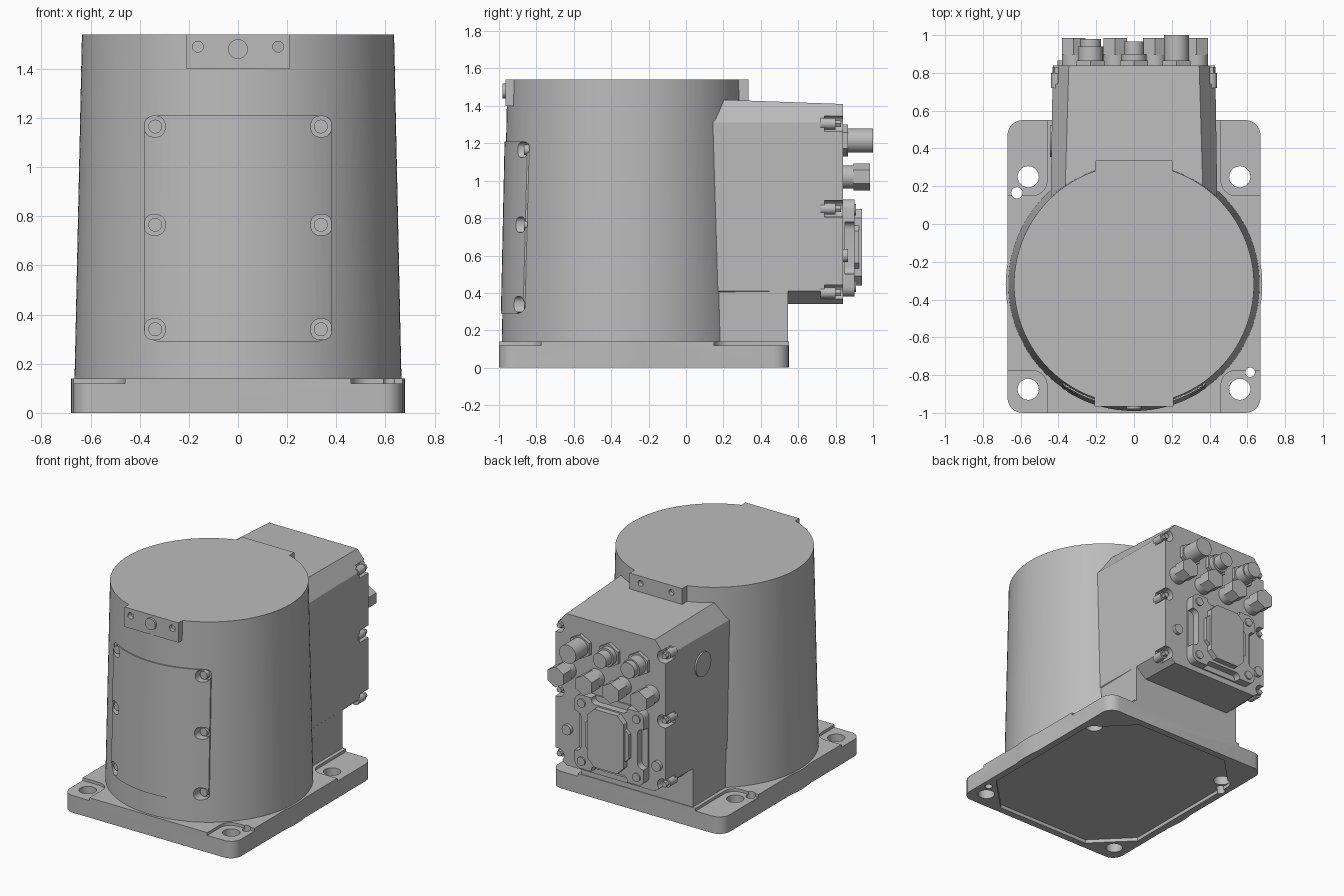
import bpy, bmesh
from math import sin, cos, pi, radians

if "Cube" in bpy.data.objects:
    bpy.data.objects.remove(bpy.data.objects["Cube"])

grey = bpy.data.materials.new("machine_grey")
grey.use_nodes = True
grey.diffuse_color = (0.5, 0.5, 0.5, 1)
grey.node_tree.nodes["Principled BSDF"].inputs["Base Color"].default_value = (0.5, 0.5, 0.5, 1)


def loft(name, rings):
    """Closed solid through rings of equal point count."""
    bm = bmesh.new()
    vs = [[bm.verts.new(p) for p in ring] for ring in rings]
    n = len(vs[0])
    for a, b in zip(vs, vs[1:]):
        for i in range(n):
            bm.faces.new((a[i], a[(i + 1) % n], b[(i + 1) % n], b[i]))
    bm.faces.new(vs[0])
    bm.faces.new(vs[-1])
    bmesh.ops.recalc_face_normals(bm, faces=bm.faces)
    mesh = bpy.data.meshes.new(name)
    bm.to_mesh(mesh)
    bm.free()
    mesh.materials.append(grey)
    ob = bpy.data.objects.new(name, mesh)
    bpy.context.collection.objects.link(ob)
    return ob


def place(axis, u, v, h):
    return {"x": (h, u, v), "y": (u, h, v), "z": (u, v, h)}[axis]


def prism(name, pts, a, b, axis="y"):
    return loft(name, [[place(axis, u, v, h) for u, v in pts] for h in (a, b)])


def circle(u, v, r, n=24, turn=0.0):
    return [(u + r * cos(2 * pi * i / n + turn), v + r * sin(2 * pi * i / n + turn)) for i in range(n)]


def rounded(u0, u1, v0, v1, r, n=6):
    pts = []
    corners = ((u1 - r, v1 - r), (u0 + r, v1 - r), (u0 + r, v0 + r), (u1 - r, v0 + r))
    for k, (cu, cv) in enumerate(corners):
        for i in range(n + 1):
            t = pi / 2 * (k + i / n)
            pts.append((cu + r * cos(t), cv + r * sin(t)))
    return pts


def chamfered(u0, u1, v0, v1, c):
    return rounded(u0, u1, v0, v1, c, 1)


def boolean(ob, tools, op="DIFFERENCE"):
    """Apply tools to ob one after another, then drop them."""
    for tool in tools:
        mod = ob.modifiers.new("bool", "BOOLEAN")
        mod.operation, mod.object, mod.solver = op, tool, "EXACT"
        deps = bpy.context.evaluated_depsgraph_get()
        mesh = bpy.data.meshes.new_from_object(ob.evaluated_get(deps))
        ob.modifiers.clear()
        ob.data = mesh
        bpy.data.objects.remove(tool)


CY = -0.32  # drum axis


def drum(name, grow, z0, z1):
    def radius(z):
        return 0.665 - (z - 0.14) * 0.03 / 1.4 + grow
    return loft(name, [[(x, y, z) for x, y in circle(0, CY, radius(z), 128)] for z in (z0, z1)])


# Base plate with bulged sides, corner pockets, holes and hollow underside
base = prism("base_plate", rounded(-0.67, 0.67, -1, 0.55, 0.08), 0, 0.14, "z")
boolean(base, [prism("bulge", circle(0, CY, 0.679, 128), 0, 0.14, "z")], "UNION")
cuts = []
for s in (-1, 1):
    for y0, y1, hy in ((-1.2, -0.775, -0.875), (0.15, 0.8, 0.25)):
        x0, x1 = sorted((s * 0.46, s * 0.9))
        cuts.append(prism("pocket", rounded(x0, x1, y0, y1, 0.08), 0.12, 0.3, "z"))
        cuts.append(prism("bolt_hole", circle(s * 0.56, hy, 0.056, 32), -0.1, 0.3, "z"))
for x, y, r in ((-0.62, 0.165, 0.03), (0.615, -0.785, 0.025)):
    cuts.append(prism("pin_hole", circle(x, y, r), -0.1, 0.3, "z"))
cuts.append(prism("hollow", chamfered(-0.62, 0.62, -0.95, 0.5, 0.25), -0.1, 0.025, "z"))
boolean(base, cuts)

# Tapered drum, with its curved front cover and screw pockets
body = drum("drum_body", 0, 0.11, 1.54)
cover = drum("front_cover", 0.008, 0.2, 1.3)
boolean(cover, [prism("outline", rounded(-0.38, 0.38, 0.29, 1.21, 0.06), -1.2, -0.75)], "INTERSECT")
screw_spots = [(s, z) for s in (-1, 1) for z in (0.34, 0.765, 1.165)]


def cover_pocket(s, z):
    u0, u1 = sorted((s * 0.297, s * 0.381))
    lo, hi = max(z - 0.042, 0.291), min(z + 0.042, 1.209)
    return prism("screw_pocket", rounded(u0, u1, lo, hi, 0.035), -1.2, -0.835)


for part in (body, cover):
    boolean(part, [cover_pocket(s, z) for s, z in screw_spots])
for s, z in screw_spots:
    prism("cover_screw", circle(s * 0.337, z, 0.028), -0.865, -0.82)

# Flat pads at the drum's top rim
front_pad = prism("front_pad", [(-0.21, 1.4), (0.21, 1.4), (0.21, 1.54), (-0.21, 1.54)], -0.965, -0.7)
boolean(front_pad, [prism("hole", circle(s * 0.163, 1.49, 0.022), -1.1, -0.93) for s in (-1, 1)])
prism("front_pad_button", circle(0, 1.48, 0.04), -0.98, -0.93)
back_pad = prism("back_pad", [(-0.205, 1.42), (0.205, 1.42), (0.205, 1.54), (-0.205, 1.54)], 0.1, 0.335)
boolean(back_pad, [prism("hole", circle(s * 0.12, 1.49, 0.02), 0.3, 0.5) for s in (-1, 1)])


# Rear housing: octagonal box overhanging a lower column
def section(y, w, t, top, low):
    half = [(w, low + 0.07), (w, 1.31), (t, top)]
    right = [(t, low)] + half
    return [(x, y, z) for x, z in right] + [(-x, y, z) for x, z in reversed(right)]


housing = loft("rear_housing", [section(0, 0.443, 0.37, 1.44, 0.34), section(0.84, 0.43, 0.345, 1.41, 0.34)])
column = loft("rear_column", [[(-w, y, z) for y, z in ((0, 0.11), (0.545, 0.11), (0.545, 0.6), (0, 0.6))]
                              for w in (-0.435, 0.435)])
boolean(housing, [column], "UNION")
notches = []
for s in (-1, 1):
    for z in (0.40, 0.85, 1.305):
        x0, x1 = sorted((s * 0.365, s * 0.5))
        notches.append(prism("notch", rounded(x0, x1, z - 0.043, z + 0.043, 0.042), 0.74, 0.9))
        prism("panel_screw", circle(s * 0.41, z, 0.03), 0.72, 0.80)
        prism("panel_screw_head", circle(s * 0.41, z, 0.02, 6), 0.79, 0.83)
boolean(housing, notches)
prism("side_plug", circle(0.44, 1.11, 0.085, 40), -0.446, -0.42, "x")


# Round connectors: hex nut, barrel and cap
def connector(name, x, z, steps):
    y = 0.83
    for i, (r, n, end) in enumerate(steps):
        prism(f"{name}_{i}", circle(x, z, r, n, pi / 6 if n == 6 else 0), y, end)
        y = end - 0.005


connector("tall_connector", 0.225, 1.215, [(0.085, 6, 0.865), (0.065, 32, 1.0)])
connector("middle_connector", 0, 1.215, [(0.085, 6, 0.865), (0.065, 32, 0.9), (0.052, 32, 0.965)])
connector("side_connector", -0.23, 1.215, [(0.085, 6, 0.865), (0.065, 32, 0.94), (0.055, 32, 0.98)])
for x in (-0.32, -0.1, 0.11, 0.33):
    connector("capped_connector", x, 1.02, [(0.062, 32, 0.9), (0.072, 6, 0.985)])

# Large rectangular connector with waisted flange and corner screws
flange = prism("socket_flange", rounded(-0.3, 0.24, 0.38, 0.9, 0.05), 0.83, 0.9)
boolean(flange, [prism("waist", rounded(x - 0.05, x + 0.05, 0.5, 0.78, 0.04), 0.85, 1) for x in (-0.3, 0.24)]
        + [prism("waist", rounded(-0.17, 0.11, z - 0.04, z + 0.04, 0.03), 0.85, 1) for z in (0.38, 0.9)])
for x in (-0.245, 0.185):
    for z in (0.435, 0.845):
        prism("flange_screw", circle(x, z, 0.03), 0.89, 0.91)
prism("socket_cover", chamfered(-0.17, 0.11, 0.44, 0.85, 0.05), 0.85, 0.94)
prism("socket_latch", chamfered(-0.2, 0.14, 0.53, 0.76, 0.03), 0.85, 0.925)
for x, z in ((0.33, 0.6), (-0.37, 0.53)):
    prism("panel_knob", circle(x, z, 0.035), 0.83, 0.865)

# Smooth the curved sides, keep edges sharp
bpy.ops.object.select_all(action="DESELECT")
for ob in bpy.context.collection.objects:
    if ob.type == "MESH" and grey.name in ob.data.materials:
        ob.select_set(True)
        bpy.context.view_layer.objects.active = ob
bpy.ops.object.shade_smooth_by_angle(angle=radians(30))
